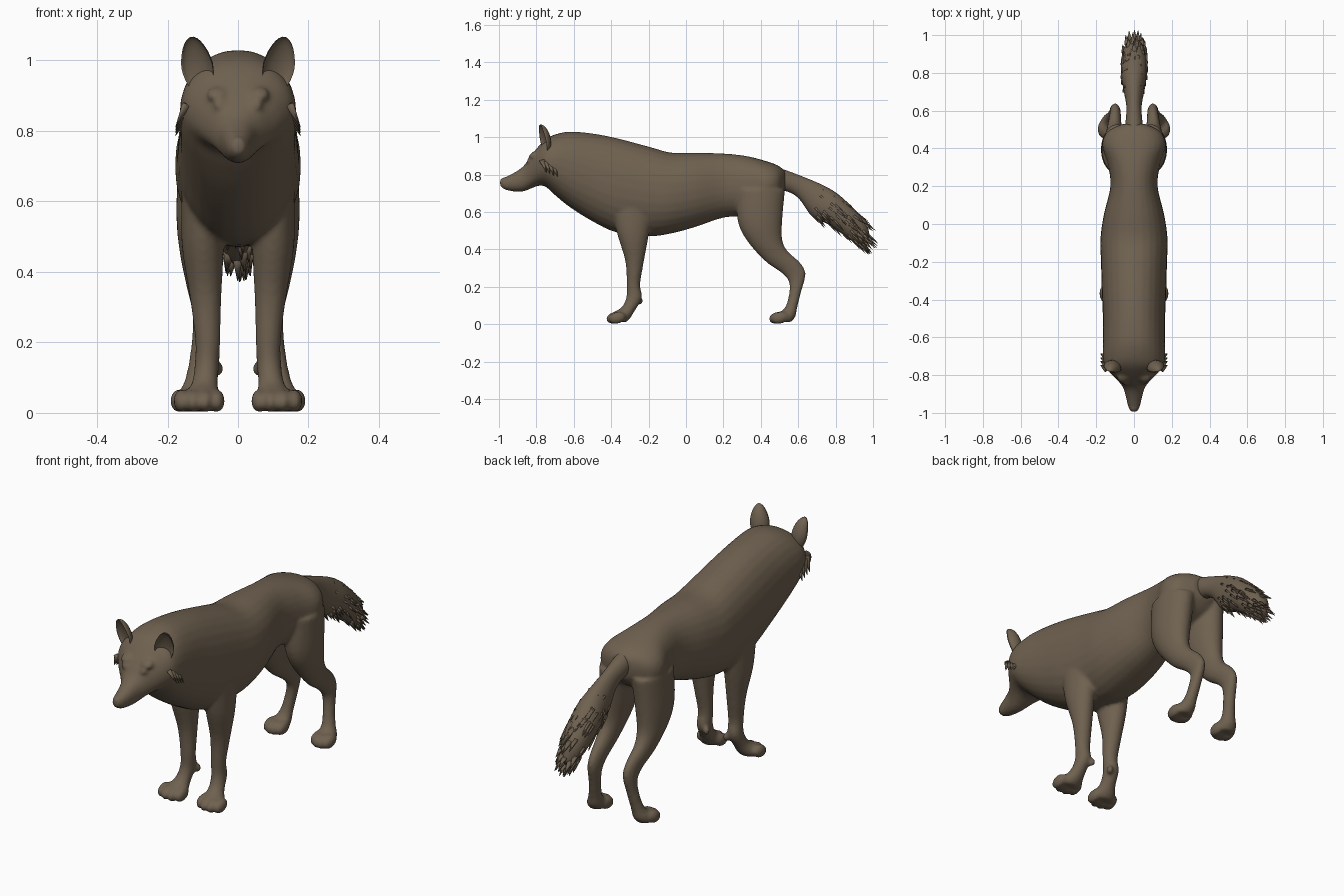
import bpy, bmesh, math, random
from mathutils import Vector, Matrix

if "Cube" in bpy.data.objects:
    bpy.data.objects.remove(bpy.data.objects["Cube"])
random.seed(4)

fur = bpy.data.materials.new("brown_fur")
fur.use_nodes = True
COLOUR = (0.159, 0.12, 0.08, 1)
fur.diffuse_color = COLOUR
fur.node_tree.nodes["Principled BSDF"].inputs["Base Color"].default_value = COLOUR


def smooth_path(rows, steps=4):
    """Catmull-Rom resampling of rows of numbers."""
    out = []
    for i in range(len(rows) - 1):
        a, b, c, d = (rows[max(0, min(len(rows) - 1, i + k))] for k in (-1, 0, 1, 2))
        for s in range(steps):
            t = s / steps
            out.append([q + t / 2 * (r - p + t * (2 * p - 5 * q + 4 * r - w + t * (3 * (q - r) + w - p)))
                        for p, q, r, w in zip(a, b, c, d)])
    return out + [list(rows[-1])]


def loft(bm, rows, side=1, sides=28, power=1.0):
    """Rows: centre x, half width, then two opposite points (y, z) of the side outline."""
    rings = []
    for x, w, y1, z1, y2, z2 in smooth_path(rows):
        mid = Vector((x * side, (y1 + y2) / 2, (z1 + z2) / 2))
        half = Vector((0, (y1 - y2) / 2, (z1 - z2) / 2))
        ring = []
        for i in range(sides):
            a = math.tau * i / sides
            c, s = (math.copysign(abs(f) ** power, f) for f in (math.cos(a), math.sin(a)))
            ring.append(bm.verts.new(mid + Vector((w * c, 0, 0)) + half * s))
        rings.append(ring)
    for a, b in zip(rings, rings[1:]):
        for i in range(sides):
            j = (i + 1) % sides
            bm.faces.new((a[i], a[j], b[j], b[i]))
    bm.faces.new(rings[0])
    bm.faces.new(rings[-1])


def ball(bm, centre, size, turn=0):
    m = Matrix.Translation(centre) @ Matrix.Rotation(turn, 4, 'X') @ Matrix.Diagonal((*size, 1))
    return bmesh.ops.create_uvsphere(bm, u_segments=20, v_segments=14, radius=1, matrix=m)["verts"]


def tuft(bm, root, direction, length, width):
    """A flattened pointed lock of fur."""
    d = Vector(direction).normalized()
    m = (Matrix.Translation(Vector(root) + d * length / 2) @ d.to_track_quat('Z', 'Y').to_matrix().to_4x4()
         @ Matrix.Diagonal((1, 0.5, 1, 1)))
    bmesh.ops.create_cone(bm, cap_ends=True, segments=6, radius1=width, radius2=0.001, depth=length, matrix=m)


def finish(bm, name):
    bmesh.ops.recalc_face_normals(bm, faces=bm.faces)
    mesh = bpy.data.meshes.new(name)
    bm.to_mesh(mesh)
    bm.free()
    mesh.materials.append(fur)
    obj = bpy.data.objects.new(name, mesh)
    bpy.context.collection.objects.link(obj)
    mesh.shade_smooth()
    return obj


# Head, neck and torso: y, top, bottom, half width
TRUNK = [
    (-.995, .77, .74, .015), (-.97, .785, .72, .03), (-.92, .81, .71, .042),
    (-.87, .845, .71, .056), (-.83, .9, .725, .085), (-.79, .95, .74, .125),
    (-.75, .99, .735, .155), (-.7, 1.015, .69, .165), (-.62, 1.03, .625, .165),
    (-.5, 1.02, .55, .165), (-.37, .995, .49, .17), (-.2, .95, .47, .175),
    (-.08, .918, .485, .178), (.05, .917, .52, .16), (.2, .913, .57, .125),
    (.32, .9, .58, .14), (.42, .875, .62, .168), (.49, .85, .66, .14), (.53, .82, .71, .06)]
body = bmesh.new()
loft(body, [(0, w, y, top, y, low) for y, top, low, w in TRUNK], power=0.92)

# Legs: centre x, half width, front point, back point
FRONT_LEG = [
    (.1, .06, -.4, .64, -.17, .64), (.1, .06, -.37, .49, -.2, .47),
    (.092, .045, -.325, .34, -.228, .32), (.086, .036, -.317, .21, -.245, .21),
    (.088, .035, -.32, .14, -.235, .14), (.095, .038, -.345, .09, -.275, .07),
    (.105, .055, -.39, .06, -.3, .03), (.11, .05, -.4, .02, -.32, .01)]
HIND_LEG = [
    (.09, .08, .27, .72, .53, .72), (.1, .075, .275, .56, .515, .56),
    (.105, .06, .32, .455, .515, .45), (.105, .042, .42, .34, .545, .39),
    (.1, .032, .51, .275, .61, .33), (.1, .028, .55, .225, .64, .27),
    (.108, .028, .55, .16, .615, .17), (.12, .032, .53, .09, .595, .09),
    (.13, .045, .49, .055, .585, .04), (.135, .045, .48, .02, .56, .01)]
for side in (1, -1):
    for rows, foot_x, toe_y, spread in ((FRONT_LEG, .11, -.39, .05), (HIND_LEG, .133, .48, .036)):
        loft(body, rows, side)
        # Four toes, the middle pair further forward
        for k in (-1, -.35, .35, 1):
            ball(body, (side * (foot_x + k * spread), toe_y + .022 * abs(k), .034),
                 (.023, .046, .032), .25)
    # Dewclaw, brow and eye
    ball(body, (side * .055, -.245, .125), (.014, .016, .022))
    ball(body, (side * .058, -.815, .905), (.032, .03, .016), .6)
    ball(body, (side * .052, -.84, .872), (.018, .014, .013))
ball(body, (0, -.975, .765), (.024, .021, .02))
body_obj = finish(body, "body")
remesh = body_obj.modifiers.new("blend_parts", 'REMESH')
remesh.mode = 'VOXEL'
remesh.voxel_size = 0.009
remesh.use_smooth_shade = True
relax = body_obj.modifiers.new("relax", 'SMOOTH')
relax.factor = 0.5
relax.iterations = 6

# Cupped ears and cheek fur
for side, label in ((1, "left"), (-1, "right")):
    ear = bmesh.new()
    verts = ball(ear, (0, 0, 0), (.047, .042, .085))
    for v in verts:
        if v.co.y < 0:
            v.co.y *= -0.6
        v.co.x *= 1 - 2.2 * max(0, v.co.z)
    ear.transform(Matrix.Translation((side * .117, -.765, .985)) @ Matrix.Rotation(side * .12, 4, 'Y')
                  @ Matrix.Rotation(side * .35, 4, 'Z') @ Matrix.Rotation(.2, 4, 'X'))
    finish(ear, label + "_ear")
    cheek = bmesh.new()
    for k in range(4):
        tuft(cheek, (side * .145, -.765 + .02 * k, .875 - .008 * k), (side * .45, .25, -.9), .075, .022)
    finish(cheek, label + "_cheek_fur")

# Bushy tail: centre x, half width, upper point, lower point
TAIL = [
    (0, .05, .45, .85, .45, .72), (0, .045, .53, .825, .54, .71), (0, .04, .635, .785, .605, .67),
    (0, .055, .74, .74, .675, .575), (0, .068, .82, .69, .76, .535), (0, .066, .91, .605, .845, .475),
    (0, .05, .965, .535, .91, .43), (0, .022, .985, .46, .95, .41)]
tail = bmesh.new()
loft(tail, TAIL)
finish(tail, "tail")

# Ragged locks over the outer tail
locks = bmesh.new()
rows = smooth_path(TAIL)[12:-1]
for _, w, y1, z1, y2, z2 in rows:
    for k in range(7):
        a = random.uniform(0, math.tau)
        out = Vector((w * math.cos(a), math.sin(a) * (y1 - y2) / 2, math.sin(a) * (z1 - z2) / 2))
        root = Vector((0, (y1 + y2) / 2, (z1 + z2) / 2)) + out * .88
        length = min(random.uniform(.05, .08), 1.04 - root.y)
        tuft(locks, root, Vector((0, .72, -.7)) + out * 2.5, length, .016)
finish(locks, "tail_fur")
